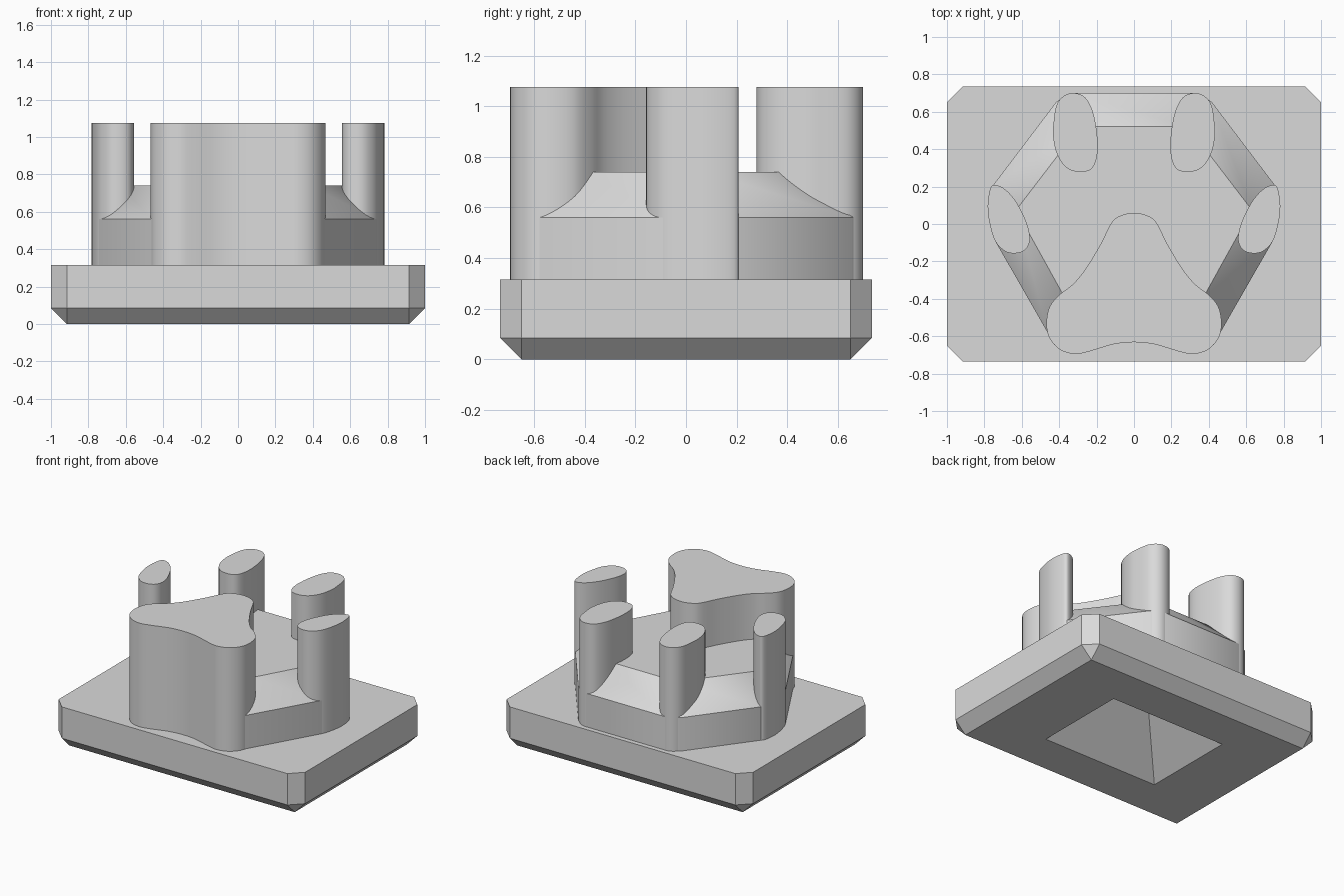
import bpy, bmesh
from mathutils import Vector

if "Cube" in bpy.data.objects:
    bpy.data.objects.remove(bpy.data.objects["Cube"])

grey = bpy.data.materials.new("light_grey")
grey.diffuse_color = (0.7, 0.7, 0.7, 1)
grey.use_nodes = True
grey.node_tree.nodes["Principled BSDF"].inputs["Base Color"].default_value = grey.diffuse_color


def mirrored(half):
    """Close a right-hand half outline by mirroring it across x = 0."""
    return half + [(-x, y) for x, y in reversed(half) if abs(x) > 1e-4]


def smooth_loop(pts, steps=7):
    """Closed Catmull-Rom curve through the points."""
    p = [Vector(q) for q in pts]
    n, out = len(p), []
    for i in range(n):
        a, b, c, d = p[i - 1], p[i], p[(i + 1) % n], p[(i + 2) % n]
        for k in range(steps):
            t = k / steps
            out.append(0.5 * (2 * b + (c - a) * t + (2 * a - 5 * b + 4 * c - d) * t * t
                              + (3 * b - a - 3 * c + d) * t ** 3))
    return [(v.x, v.y) for v in out]


def finish(bm, name):
    bmesh.ops.remove_doubles(bm, verts=bm.verts, dist=1e-5)
    bmesh.ops.recalc_face_normals(bm, faces=bm.faces)
    me = bpy.data.meshes.new(name)
    bm.to_mesh(me)
    bm.free()
    me.materials.append(grey)
    ob = bpy.data.objects.new(name, me)
    bpy.context.collection.objects.link(ob)
    bpy.ops.object.select_all(action='DESELECT')
    ob.select_set(True)
    bpy.context.view_layer.objects.active = ob
    bpy.ops.object.shade_smooth_by_angle(angle=0.5)


def stack(bm, rings):
    """Bridge same-length (outline, z) rings and cap both ends."""
    loops = [[bm.verts.new((x, y, z)) for x, y in o] for o, z in rings]
    for a, b in zip(loops, loops[1:]):
        n = len(a)
        for i in range(n):
            j = (i + 1) % n
            bm.faces.new((a[i], a[j], b[j], b[i]))
    bm.faces.new(loops[0][::-1])
    bm.faces.new(loops[-1])


def solid(name, rings):
    bm = bmesh.new()
    stack(bm, rings)
    finish(bm, name)


BASE_TOP, TOP = 0.315, 1.075

# Base plate: cut corners, bevelled underside, sloped pocket below
X, Y, C = 1.0, 0.735, 0.085


def rect(x, y):
    return [(x, y), (-x, y), (-x, -y), (x, -y)]


bm = bmesh.new()
octagon = [(X, Y - C), (X - C, Y), (C - X, Y), (-X, Y - C),
           (-X, C - Y), (C - X, -Y), (X - C, -Y), (X, C - Y)]
low = [bm.verts.new((x, y, C)) for x, y in octagon]
high = [bm.verts.new((x, y, BASE_TOP)) for x, y in octagon]
foot = [bm.verts.new((x, y, 0)) for x, y in rect(X - C, Y - C)]
mouth = [bm.verts.new((x, y, 0)) for x, y in rect(0.47, 0.35)]
roof = [bm.verts.new((x, y, 0.305)) for x, y in rect(0.165, 0.045)]
for i in range(8):
    j = (i + 1) % 8
    bm.faces.new((low[i], low[j], high[j], high[i]))
for i in range(4):
    j = (i + 1) % 4
    bm.faces.new((low[2 * i], low[2 * i + 1], foot[i]))
    bm.faces.new((low[2 * i + 1], low[(2 * i + 2) % 8], foot[j], foot[i]))
    bm.faces.new((foot[i], foot[j], mouth[j], mouth[i]))
    bm.faces.new((mouth[i], mouth[j], roof[j], roof[i]))
bm.faces.new(high)
bm.faces.new(roof)
finish(bm, "base_plate")

# Raised body joining the columns, with a sloped top edge
outer = [(.32, .70), (.414, .655), (.755, .205), (.775, .1), (.743, -.09),
         (.462, -.58), (.3, -.62)]
inner = [(.29, .52), (.29, .52), (.63, .075), (.63, .075), (.63, .075),
         (.375, -.385), (.2, -.45)]
outer, inner = mirrored(outer), mirrored(inner)
solid("raised_body", [(outer, BASE_TOP), (outer, 0.56), (inner, 0.74)])

# Large three-lobed front column
pad = [(0, .06), (.065, .047), (.118, .01), (.18, -.11), (.262, -.245), (.33, -.325),
       (.395, -.375), (.45, -.44), (.468, -.53), (.452, -.61), (.395, -.672),
       (.315, -.695), (.235, -.68), (.11, -.643), (0, -.632)]
pad = smooth_loop(mirrored(pad), 4)
solid("front_column", [(pad, BASE_TOP), (pad, TOP)])

# Four oval columns, mirrored left and right
back = [(.32, .70), (.375, .685), (.414, .635), (.43, .54), (.432, .465), (.41, .37),
        (.36, .30), (.29, .278), (.225, .297), (.197, .37), (.197, .475), (.22, .60),
        (.262, .677)]
side = [(.74, .208), (.768, .19), (.782, .10), (.773, .01), (.743, -.09), (.69, -.145),
        (.635, -.157), (.582, -.138), (.557, -.085), (.572, .0), (.625, .11), (.685, .182)]
for label, s in (("right", 1), ("left", -1)):
    for part, pts in (("back", back), ("side", side)):
        loop = smooth_loop([(s * x, y) for x, y in pts], 4)
        solid(f"{part}_column_{label}", [(loop, BASE_TOP), (loop, TOP)])
